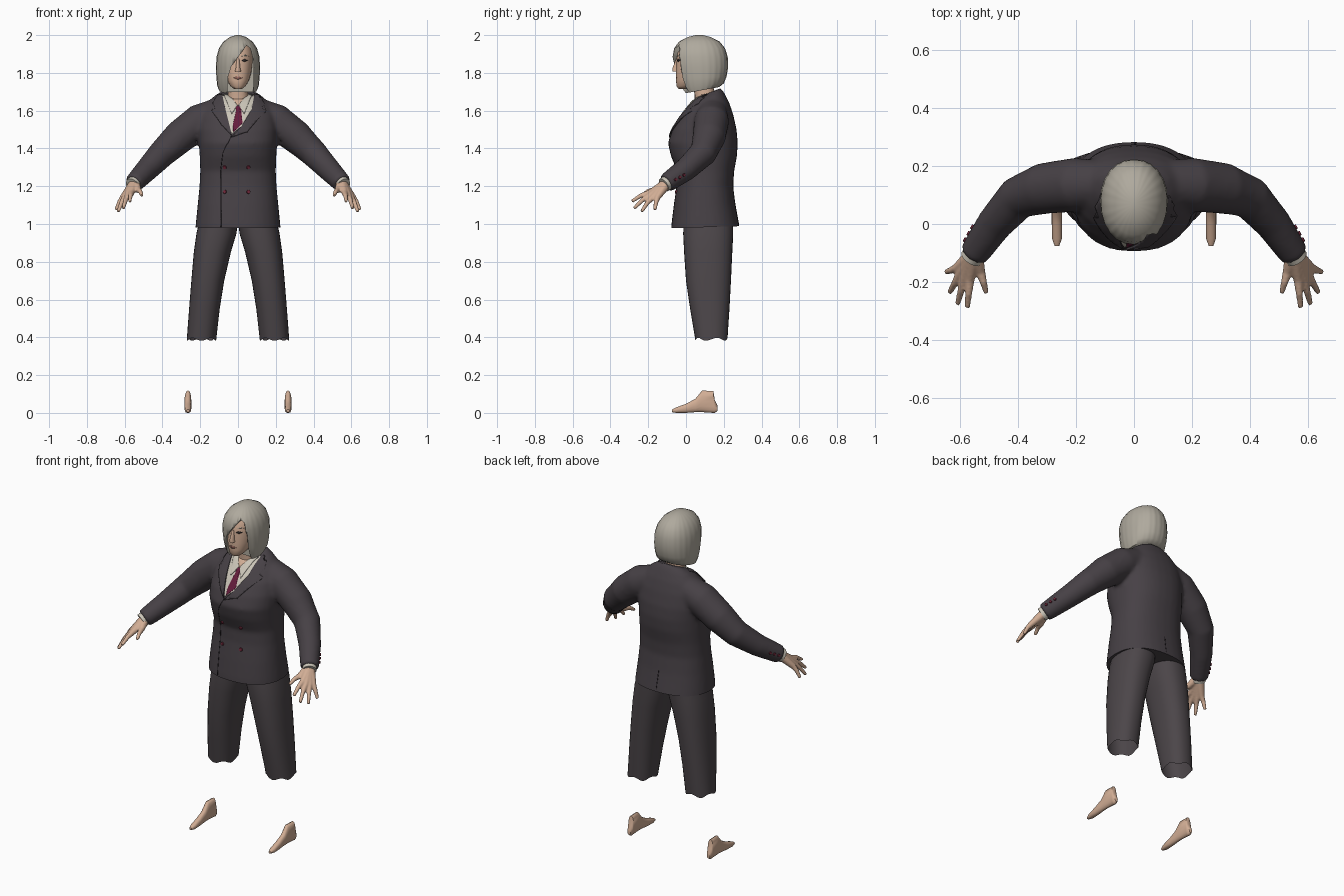
import bpy, bmesh, math
from mathutils import Vector
from mathutils.bvhtree import BVHTree

if "Cube" in bpy.data.objects:
    bpy.data.objects.remove(bpy.data.objects["Cube"])


def material(name, r, g, b):
    m = bpy.data.materials.new(name)
    m.use_nodes = True
    m.diffuse_color = (r, g, b, 1)
    bsdf = m.node_tree.nodes["Principled BSDF"]
    bsdf.inputs["Base Color"].default_value = (r, g, b, 1)
    bsdf.inputs["Roughness"].default_value = 0.8
    return m


JACKET = material("jacket charcoal", .062, .052, .060)
TROUSER = material("trouser charcoal", .072, .061, .067)
SEAM = material("seam dark", .015, .012, .015)
SKIN = material("skin", .64, .42, .30)
HAIR = material("ash hair", .43, .40, .34)
SHIRT = material("shirt cream", .60, .56, .48)
TIE = material("tie wine", .13, .012, .045)
BUTTON = material("button red", .15, .02, .04)
LIPS = material("lips", .45, .20, .16)
EYE = material("eye dark", .03, .025, .025)


def loft(bm, rings, start=True, end=True):
    """Bridge rings of points, optionally capping the ends."""
    loops = [[bm.verts.new(p) for p in ring] for ring in rings]
    for a, b in zip(loops, loops[1:]):
        for i in range(len(a)):
            j = (i + 1) % len(a)
            bm.faces.new((a[i], a[j], b[j], b[i]))
    if start:
        bm.faces.new(loops[0][::-1])
    if end:
        bm.faces.new(loops[-1])


def ring(zf, zb, cx, hw, yf, yb, n=32, e=2.3, wave=0, ragged=0):
    """Level superellipse whose height runs from zf in front to zb behind."""
    pts = []
    for i in range(n):
        a = math.tau * i / n
        c, s = math.cos(a), math.sin(a)
        k = 1 + wave * math.cos(a * n / 4)
        u = math.copysign(abs(c) ** (2 / e), c) * k
        v = math.copysign(abs(s) ** (2 / e), s) * k
        z = zf + (zb - zf) * (v + 1) / 2 + ragged * math.sin(5 * a)
        pts.append(Vector((cx + hw * u, (yf + yb) / 2 + (yb - yf) / 2 * v, z)))
    return pts


def tube(bm, path, side=1, n=14):
    """Round limb through (x, y, z, radius) stations."""
    pts = [Vector((side * p[0], p[1], p[2])) for p in path]
    rings = []
    for i, p in enumerate(pts):
        t = (pts[min(i + 1, len(pts) - 1)] - pts[max(i - 1, 0)]).normalized()
        u = t.cross(Vector((0, 0, 1))).normalized()
        v = t.cross(u)
        rings.append([p + path[i][3] * (u * math.cos(math.tau * k / n) + v * math.sin(math.tau * k / n))
                      for k in range(n)])
    loft(bm, rings)


def apply(ob, kind, **settings):
    bpy.context.view_layer.objects.active = ob
    mod = ob.modifiers.new(kind, kind)
    for key, value in settings.items():
        setattr(mod, key, value)
    bpy.ops.object.modifier_apply(modifier=mod.name)


def finish(name, bm, mat, angle=50, recalc=True):
    if recalc:
        bmesh.ops.recalc_face_normals(bm, faces=bm.faces)
    me = bpy.data.meshes.new(name)
    bm.to_mesh(me)
    bm.free()
    me.materials.append(mat)
    ob = bpy.data.objects.new(name, me)
    bpy.context.collection.objects.link(ob)
    bpy.ops.object.select_all(action='DESELECT')
    ob.select_set(True)
    bpy.context.view_layer.objects.active = ob
    bpy.ops.object.shade_smooth_by_angle(angle=math.radians(angle))
    return ob


def fuse(name, bm, mat, voxel, smooth):
    """Merge overlapping solids into one soft skin."""
    ob = finish(name, bm, mat)
    apply(ob, 'REMESH', mode='VOXEL', voxel_size=voxel, use_smooth_shade=True)
    apply(ob, 'SMOOTH', factor=.5, iterations=smooth)
    return ob


def surface(ob):
    bm = bmesh.new()
    bm.from_mesh(ob.data)
    tree = BVHTree.FromBMesh(bm)
    bm.free()
    return tree


def plate(name, tree, outline, mat, off=.003, face=-1):
    """Thin plate cut from an x-z outline and laid on a surface."""
    bm = bmesh.new()
    bm.faces.new([bm.verts.new((x, 0, z)) for x, z in outline])
    bmesh.ops.triangulate(bm, faces=bm.faces)
    for axis, values in ((0, [o[0] for o in outline]), (2, [o[1] for o in outline])):
        step, pos = .015, min(values) + .015
        while pos < max(values):
            co = [pos if k == axis else 0 for k in range(3)]
            no = [float(k == axis) for k in range(3)]
            bmesh.ops.bisect_plane(bm, geom=bm.verts[:] + bm.edges[:] + bm.faces[:],
                                   plane_co=co, plane_no=no)
            pos += step
    for v in bm.verts:
        hit = tree.ray_cast(Vector((v.co.x, face, v.co.z)), Vector((0, -face, 0)))[0]
        if hit is None:
            hit = tree.find_nearest(Vector((v.co.x, .08, v.co.z)))[0]
        v.co.y = hit.y + face * off
    bm.normal_update()
    flip = [f for f in bm.faces if f.normal.y * face < 0]
    bmesh.ops.reverse_faces(bm, faces=flip)
    ob = finish(name, bm, mat, recalc=False)
    apply(ob, 'SOLIDIFY', thickness=.006, offset=-1)


def stroke(name, tree, line, w, mat, off=.003, face=-1):
    """Narrow, mostly upright strip."""
    plate(name, tree, [(x - w, z) for x, z in line] + [(x + w, z) for x, z in line[::-1]], mat, off, face)


def button(name, tree, origin, direction, r):
    hit, normal, _, _ = tree.ray_cast(Vector(origin), Vector(direction))
    if hit:
        bm = bmesh.new()
        bmesh.ops.create_cone(bm, cap_ends=True, segments=12, radius1=r, radius2=r * .8, depth=.008)
        ob = finish(name, bm, BUTTON)
        ob.location = hit + normal * .002
        ob.rotation_euler = normal.to_track_quat('Z', 'Y').to_euler()


# Jacket: torso and sleeves fused, hem trimmed flat
bm = bmesh.new()
loft(bm, [ring(*r) for r in (
    (.95, .94, 0, .228, -.08, .29), (1.0, 1.0, 0, .224, -.077, .28), (1.1, 1.1, 0, .214, -.065, .262),
    (1.2, 1.2, 0, .204, -.05, .25), (1.28, 1.28, 0, .2, -.047, .255), (1.36, 1.36, 0, .203, -.08, .27),
    (1.43, 1.43, 0, .207, -.096, .274), (1.5, 1.5, 0, .21, -.072, .268), (1.57, 1.58, 0, .2, -.03, .25),
    (1.62, 1.64, 0, .17, .01, .23), (1.655, 1.69, 0, .13, .04, .205), (1.67, 1.72, 0, .09, .06, .185))])
for s in (1, -1):
    tube(bm, [(.1, .14, 1.59, .08), (.2, .135, 1.545, .093), (.31, .122, 1.46, .088), (.4, .09, 1.375, .074),
              (.48, 0, 1.29, .062), (.552, -.105, 1.215, .051)], s, 20)
jacket = fuse("jacket", bm, JACKET, .012, 4)
bm = bmesh.new()
bm.from_mesh(jacket.data)
cut = bmesh.ops.bisect_plane(bm, geom=bm.verts[:] + bm.edges[:] + bm.faces[:], plane_co=(0, 0, .98),
                             plane_no=(0, .03, -1), clear_outer=True)
bmesh.ops.contextual_create(bm, geom=[g for g in cut["geom_cut"] if isinstance(g, bmesh.types.BMEdge)])
bm.to_mesh(jacket.data)
bm.free()
bpy.context.view_layer.objects.active = jacket
bpy.ops.object.select_all(action='DESELECT')
jacket.select_set(True)
bpy.ops.object.shade_smooth_by_angle(angle=math.radians(50))
cloth = surface(jacket)

# Shirt front, throat, collar points, tie and lapels
plate("shirt_front", cloth, [(-.085, 1.685), (-.065, 1.6), (-.033, 1.475), (.02, 1.52), (.075, 1.61),
                             (.088, 1.685)], SHIRT, .002)
plate("throat", cloth, [(-.05, 1.685), (0, 1.625), (.05, 1.685)], SKIN, .004)
plate("tie", cloth, [(-.014, 1.628), (.014, 1.628), (.01, 1.6), (.024, 1.535), (-.025, 1.485),
                     (-.026, 1.53), (-.01, 1.6)], TIE, .005)
for s, side in ((1, "left"), (-1, "right")):
    plate("collar_" + side, cloth, [(s * x, z) for x, z in
          ((.075, 1.688), (.048, 1.688), (.003, 1.63), (.033, 1.585))], SHIRT, .007)
plate("lapel_left", cloth, [(.088, 1.69), (.075, 1.61), (.02, 1.52), (-.035, 1.46), (.05, 1.49), (.11, 1.56),
                            (.15, 1.6), (.125, 1.615), (.14, 1.64), (.115, 1.685)], JACKET, .008)
plate("lapel_right", cloth, [(-.085, 1.69), (-.065, 1.6), (-.035, 1.47), (-.09, 1.53), (-.14, 1.6),
                             (-.12, 1.615), (-.135, 1.64), (-.11, 1.685)], JACKET, .008)
stroke("front_edge", cloth, [(-.035, 1.465), (-.08, 1.38), (-.09, 1.3), (-.09, .985)], .002, SEAM, .001)
stroke("back_vent", cloth, [(0, 1.11), (.004, .985)], .002, SEAM, .001, 1)

# Buttons on the front and the sleeves
for x in (-.07, .055):
    for z in (1.3, 1.17):
        button("front_button", cloth, (x, -1, z), (0, 1, 0), .011)
for s in (1, -1):
    for i in range(3):
        button("sleeve_button", cloth, (s, -.055 + .022 * i, 1.235 + .012 * i), (-s, 0, 0), .009)

for s, side in ((1, "left"), (-1, "right")):
    # Trouser leg with a ragged open end
    bm = bmesh.new()
    legs = ((1.03, .1, .1, -.01, .25), (.95, .114, .106, -.015, .25), (.85, .136, .098, -.01, .245),
            (.7, .16, .087, 0, .238), (.55, .178, .081, .022, .23), (.39, .193, .078, .05, .22))
    loft(bm, [ring(z, z, s * x, w, a, b, ragged=.008 if z < .4 else 0) for z, x, w, a, b in legs], True, False)
    finish("trouser_leg_" + side, bm, TROUSER)

    # Narrow foot, lofted from toe to heel
    bm = bmesh.new()
    foot = []
    for y, w, lo, hi in ((-.075, .008, .004, .018), (-.05, .017, 0, .03), (0, .018, 0, .048), (.05, .018, .004, .075),
                         (.085, .018, .004, .118), (.145, .018, 0, .116), (.152, .017, 0, .07), (.166, .01, .01, .04)):
        foot.append([p.xzy for p in ring(y, y, s * .265, w, lo, hi, 16)])
    loft(bm, foot)
    finish("foot_" + side, bm, SKIN)

    # Shirt cuff
    bm = bmesh.new()
    tube(bm, [(.535, -.08, 1.232, .04), (.56, -.118, 1.206, .039)], s)
    finish("cuff_" + side, bm, SHIRT)

    # Hand: digits fanned out from the wrist
    bm = bmesh.new()
    for knuckle, tip in (((.528, -.165, 1.18), (.508, -.237, 1.15)), ((.565, -.19, 1.165), (.573, -.287, 1.12)),
                         ((.583, -.185, 1.155), (.607, -.275, 1.083)), ((.598, -.172, 1.145), (.634, -.235, 1.066)),
                         ((.61, -.152, 1.14), (.646, -.165, 1.075))):
        mid = [(a + b) / 2 for a, b in zip(knuckle, tip)]
        mid[2] += .008
        tube(bm, [(.548, -.098, 1.219, .028), (*knuckle, .017), (*mid, .0125), (*tip, .009)], s, 10)
    fuse("hand_" + side, bm, SKIN, .005, 3)

# Neck and head
bm = bmesh.new()
loft(bm, [ring(z, z, 0, w, y - w, y + w, 20) for z, w, y in ((1.6, .065, .11), (1.68, .054, .1), (1.8, .052, .08))])
finish("neck", bm, SKIN)
bm = bmesh.new()
loft(bm, [ring(z, z, 0, w, a, b, 28, 2.2) for z, w, a, b in (
    (1.716, .022, -.04, .01), (1.73, .04, -.05, .04), (1.76, .058, -.053, .09), (1.8, .07, -.053, .13),
    (1.86, .078, -.05, .16), (1.91, .077, -.045, .165), (1.95, .06, -.02, .14), (1.975, .03, .02, .1))])
for z, w, a in ((0, 0, 0),):
    loft(bm, [ring(1.808, 1.808, 0, .016, -.071, -.03, 28), ring(1.825, 1.825, 0, .012, -.072, -.03, 28),
              ring(1.875, 1.875, 0, .007, -.052, -.03, 28)])
head = finish("head", bm, SKIN)
face = surface(head)

# Facial details
for s, side in ((1, "left"), (-1, "right")):
    plate("eye_" + side, face, [(s * x, z) for x, z in
          ((.018, 1.865), (.035, 1.874), (.052, 1.867), (.036, 1.859))], EYE, .001)
    plate("brow_" + side, face, [(s * x, z) for x, z in
          ((.016, 1.887), (.04, 1.897), (.058, 1.888), (.04, 1.891))], HAIR, .001)
plate("lips", face, [(-.024, 1.774), (-.006, 1.781), (.006, 1.781), (.024, 1.774), (0, 1.764)], LIPS, .001)

# Bobbed hair, opened around the face by a swept fringe
bm = bmesh.new()
loft(bm, [ring(*r, 96, 2.15, .006) for r in (
    (1.69, 1.725, 0, .1, -.015, .175), (1.72, 1.745, 0, .109, -.035, .2), (1.77, 1.78, 0, .114, -.052, .214),
    (1.83, 1.83, 0, .116, -.064, .222), (1.885, 1.885, 0, .113, -.07, .22), (1.93, 1.93, 0, .1, -.062, .206),
    (1.965, 1.965, 0, .077, -.037, .178), (1.99, 1.99, 0, .043, .01, .13), (2, 2, 0, .01, .05, .09))])
hair = finish("hair", bm, HAIR)
window = [(.07, 1.6), (.082, 1.74), (.082, 1.86), (.065, 1.93), (.045, 1.945), (.005, 1.89), (-.035, 1.835),
          (-.053, 1.78), (-.062, 1.6)]
bm = bmesh.new()
loft(bm, [[Vector((x, y, z)) for x, z in window] for y in (-.3, .035)])
cutter = finish("face_opening", bm, HAIR)
cutter.hide_render = True
apply(hair, 'BOOLEAN', operation='DIFFERENCE', object=cutter, solver='EXACT')
bpy.data.objects.remove(cutter)
